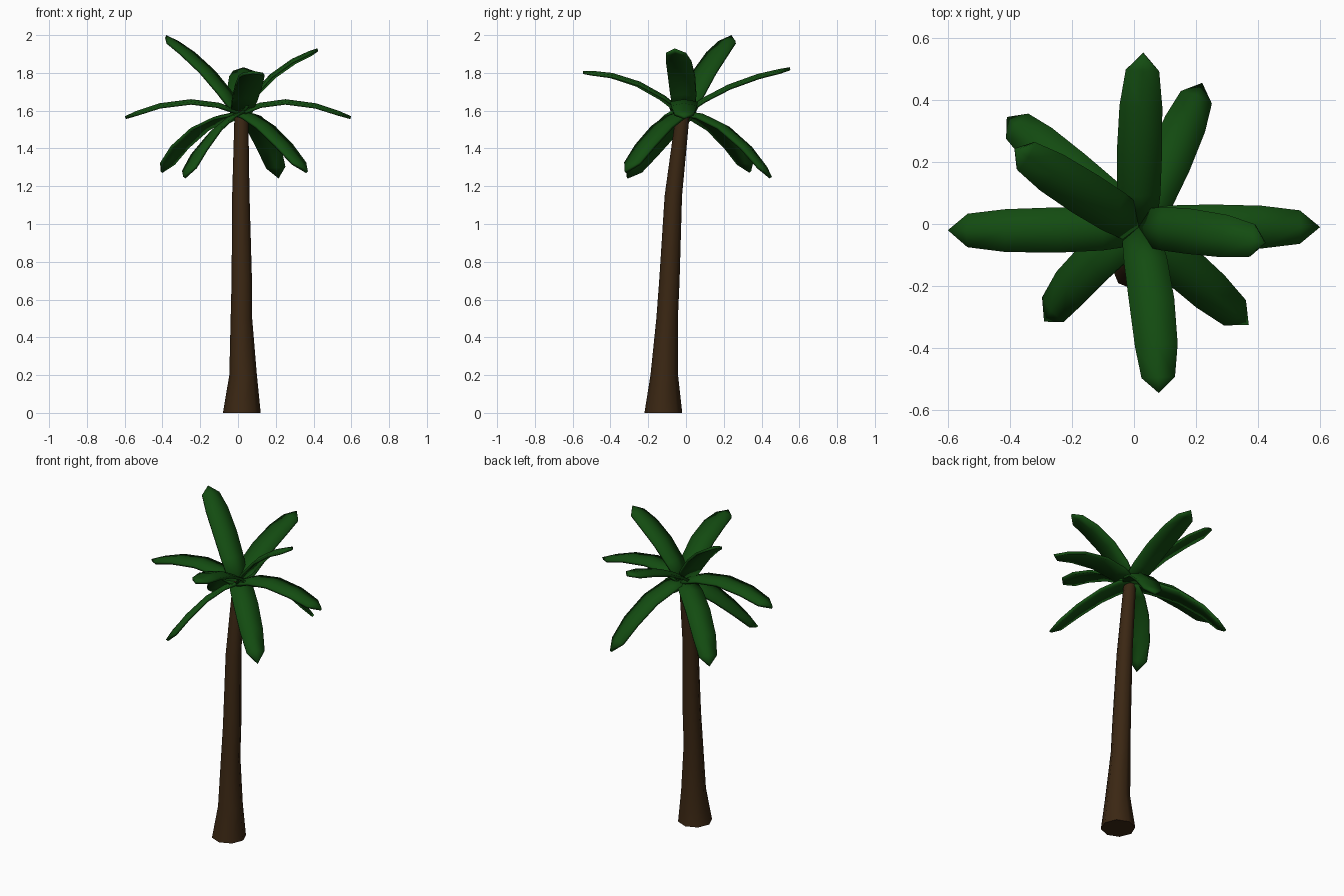
import bpy, bmesh, math
from mathutils import Vector, Quaternion

if "Cube" in bpy.data.objects:
    bpy.data.objects.remove(bpy.data.objects["Cube"])


def material(name, rgb):
    m = bpy.data.materials.new(name)
    m.diffuse_color = (*rgb, 1)
    m.use_nodes = True
    m.node_tree.nodes["Principled BSDF"].inputs["Base Color"].default_value = m.diffuse_color
    return m


def make_object(name, bm, mat, angle):
    me = bpy.data.meshes.new(name)
    bm.to_mesh(me)
    bm.free()
    ob = bpy.data.objects.new(name, me)
    bpy.context.collection.objects.link(ob)
    me.materials.append(mat)
    bpy.ops.object.select_all(action='DESELECT')
    ob.select_set(True)
    bpy.context.view_layer.objects.active = ob
    bpy.ops.object.shade_smooth_by_angle(angle=math.radians(angle))
    return ob


bark = material("brown bark", (0.043, 0.02, 0.0065))
green = material("palm green", (0.0065, 0.072, 0.0055))

# Trunk: leaning stack of octagonal rings (x, y, z, radius)
rings = [(0.02, -0.12, 0, 0.10), (0.027, -0.115, 0.2, 0.073),
         (0.018, -0.10, 0.5, 0.057), (0.02, -0.088, 0.7, 0.054),
         (0.015, -0.067, 1.15, 0.046), (0.018, -0.015, 1.6, 0.036)]
SIDES = 8
bm = bmesh.new()
loops = []
for x, y, z, r in rings:
    loops.append([bm.verts.new((x + r * math.cos(2 * math.pi * i / SIDES),
                                y + r * math.sin(2 * math.pi * i / SIDES), z))
                  for i in range(SIDES)])
for a, b in zip(loops, loops[1:]):
    for i in range(SIDES):
        j = (i + 1) % SIDES
        bm.faces.new((a[i], a[j], b[j], b[i]))
bm.faces.new(loops[0][::-1])
bm.faces.new(loops[-1])
make_object("trunk", bm, bark, 50)

# Fronds: shallow ridged blades through base, midpoint and tip, with a roll
BASE = Vector((0.015, -0.01, 1.60))
PROFILE = [(0.0, 0.058), (0.2, 0.07), (0.45, 0.073), (0.72, 0.069), (0.91, 0.054)]
FOLD = 0.18   # edge drop as a share of half width
THICK = 0.016


def frond(name, mid, tip, roll=0):
    mid, tip = Vector(mid), Vector(tip)
    ctrl = mid * 2 - (BASE + tip) / 2
    bm = bmesh.new()
    rows = []
    for t, w in PROFILE:
        p = BASE * (1 - t) ** 2 + ctrl * 2 * t * (1 - t) + tip * t * t
        tan = ((ctrl - BASE) * (1 - t) + (tip - ctrl) * t).normalized()
        side = Vector((-tan.y, tan.x, 0)).normalized()
        side.rotate(Quaternion(tan, math.radians(roll)))
        up = tan.cross(side)
        rows.append([bm.verts.new(p + side * w * s - up * w * FOLD * abs(s))
                     for s in (1, 0, -1)])
    for a, b in zip(rows, rows[1:]):
        for i in (0, 1):
            bm.faces.new((a[i], b[i], b[i + 1], a[i + 1])[::-1])
    end = bm.verts.new(tip)
    for i in (0, 1):
        bm.faces.new((rows[-1][i], rows[-1][i + 1], end))
    # upper skin stays in place, lower skin hangs below it
    bmesh.ops.recalc_face_normals(bm, faces=bm.faces)
    if sum(f.normal.z for f in bm.faces) < 0:
        bmesh.ops.reverse_faces(bm, faces=bm.faces)
    ob = make_object(name, bm, green, 40)
    mod = ob.modifiers.new("thickness", 'SOLIDIFY')
    mod.thickness = THICK
    mod.offset = -1


frond("frond_left", (-0.28, -0.02, 1.66), (-0.6, -0.02, 1.57))
frond("frond_right", (0.28, -0.01, 1.66), (0.6, -0.01, 1.57))
frond("frond_back", (0.018, 0.25, 1.75), (0.03, 0.55, 1.83))
frond("frond_front", (0.06, -0.27, 1.765), (0.08, -0.545, 1.81))
frond("frond_back_right", (0.125, 0.23, 1.51), (0.22, 0.455, 1.25))
frond("frond_back_left", (-0.23, 0.19, 1.505), (-0.41, 0.345, 1.28))
frond("frond_upper_left", (-0.17, 0.105, 1.84), (-0.38, 0.24, 2.0))
frond("frond_upper_right", (0.19, -0.025, 1.81), (0.42, -0.06, 1.93))
frond("frond_front_left", (-0.155, -0.14, 1.48), (-0.29, -0.315, 1.25), 20)
frond("frond_front_right", (0.17, -0.15, 1.515), (0.37, -0.325, 1.28))
